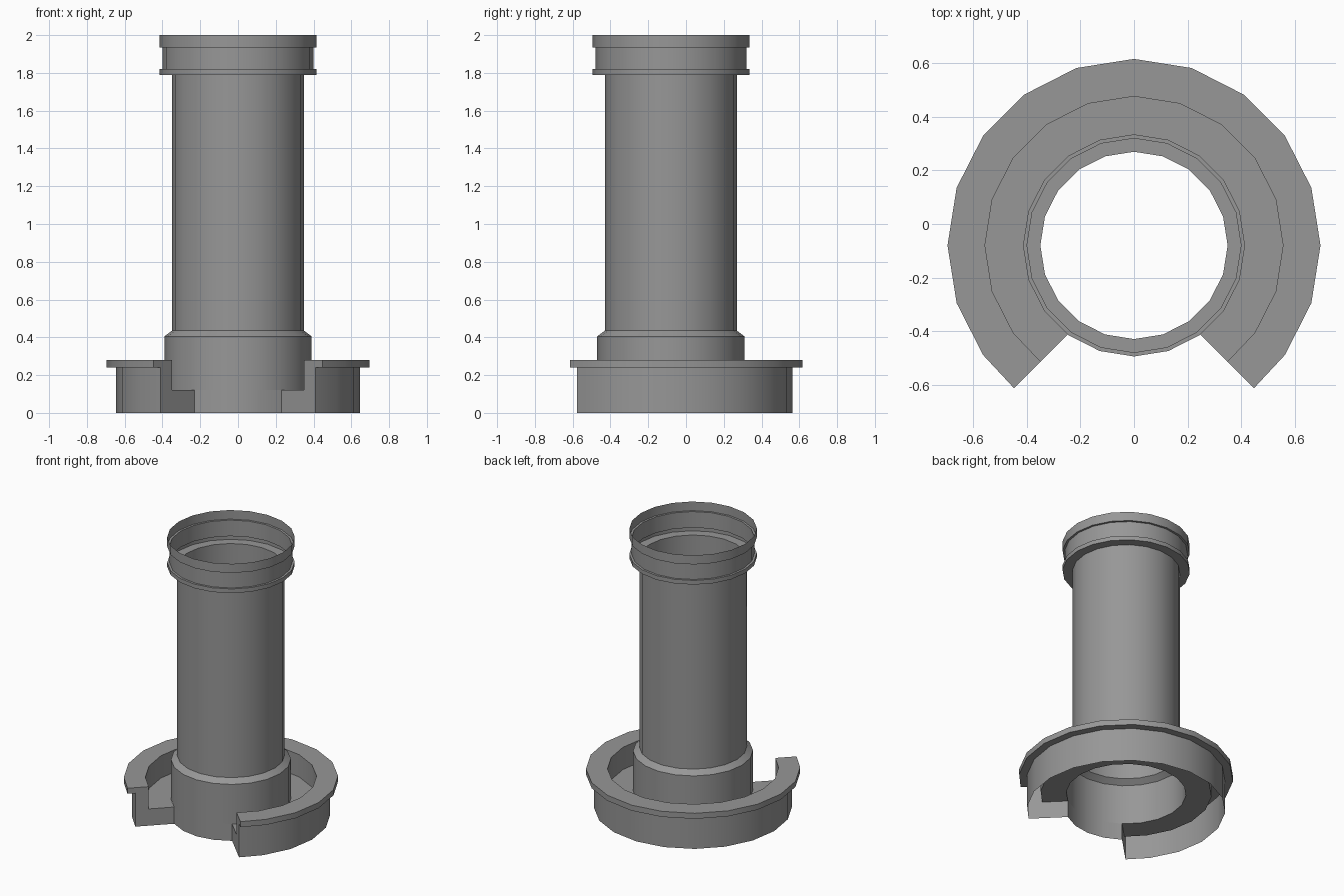
import bpy
from math import radians, degrees, sin, cos, asin, sqrt

CENTRE_Y = -0.08   # axis of the tube
SIDES = 20
STEP = 360 / SIDES
CUT = 0.085        # offset of the tray's cut planes from the axis

old = bpy.data.objects.get("Cube")
if old:
    bpy.data.objects.remove(old)

grey = bpy.data.materials.new("plain_grey")
grey.use_nodes = True
grey.diffuse_color = (0.31, 0.31, 0.31, 1)
grey.node_tree.nodes["Principled BSDF"].inputs["Base Color"].default_value = grey.diffuse_color


def point(r, z, angle):
    a = radians(angle)
    return (r * cos(a), CENTRE_Y + r * sin(a), z)


def sweep(name, profile, angles_for, closed=False, cap_corner=None):
    """Turn an (r, z) profile about the axis; angles_for(r) lists the stops."""
    rows = [[point(r, z, a) for a in angles_for(r)] for r, z in profile]
    n = len(rows[0])
    verts = [v for row in rows for v in row]
    faces = []
    for j in range(len(rows) - 1):
        for i in range(n if closed else n - 1):
            k = (i + 1) % n
            faces.append((j * n + i, j * n + k, (j + 1) * n + k, (j + 1) * n + i))
    # L-shaped end plates
    if cap_corner:
        r, z = cap_corner
        for end in (0, n - 1):
            loop = [j * n + end for j in range(len(rows))] + [len(verts)]
            verts.append(point(r, z, angles_for(r)[end]))
            faces.append(loop if end == 0 else loop[::-1])
    mesh = bpy.data.meshes.new(name)
    mesh.from_pydata(verts, [], faces)
    mesh.materials.append(grey)
    obj = bpy.data.objects.new(name, mesh)
    bpy.context.collection.objects.link(obj)
    bpy.ops.object.select_all(action='DESELECT')
    obj.select_set(True)
    bpy.context.view_layer.objects.active = obj
    bpy.ops.object.shade_smooth_by_angle(angle=radians(30))
    return obj


def full_turn(r):
    return [i * STEP for i in range(SIDES)]


def tray_turn(r):
    # both ends stop on the slanted cut planes
    start = -45 - degrees(asin(CUT / (sqrt(2) * r)))
    return [start] + [i * STEP for i in range(-2, 13)] + [180 - start]


def gap_turn(r):
    ends = tray_turn(r)
    return [ends[-1]] + [i * STEP for i in range(14, 17)] + [ends[0] + 360]


BASE_R, TUBE_R, NECK_R, RIM_R = 0.39, 0.35, 0.40, 0.415
FLOOR_Z = 0.12

# Open thin-walled tube: socket, chamfer, shaft, collar, neck and rim
sweep("tube", [(BASE_R, FLOOR_Z), (BASE_R, 0.405), (TUBE_R, 0.435), (TUBE_R, 1.79),
               (RIM_R, 1.79), (RIM_R, 1.82), (NECK_R, 1.82), (NECK_R, 1.935),
               (RIM_R, 1.935), (RIM_R, 2.0)], full_turn, closed=True)

# Lower socket wall, only across the gap in the tray
sweep("socket_front_wall", [(BASE_R, 0), (BASE_R, FLOOR_Z)], gap_turn)

# Tray around the foot, hollow below, with a flanged lip
sweep("tray", [(0.645, 0), (0.645, 0.24), (0.697, 0.24), (0.697, 0.28),
               (0.557, 0.28), (0.557, FLOOR_Z), (BASE_R, FLOOR_Z)],
      tray_turn, cap_corner=(BASE_R, 0))
